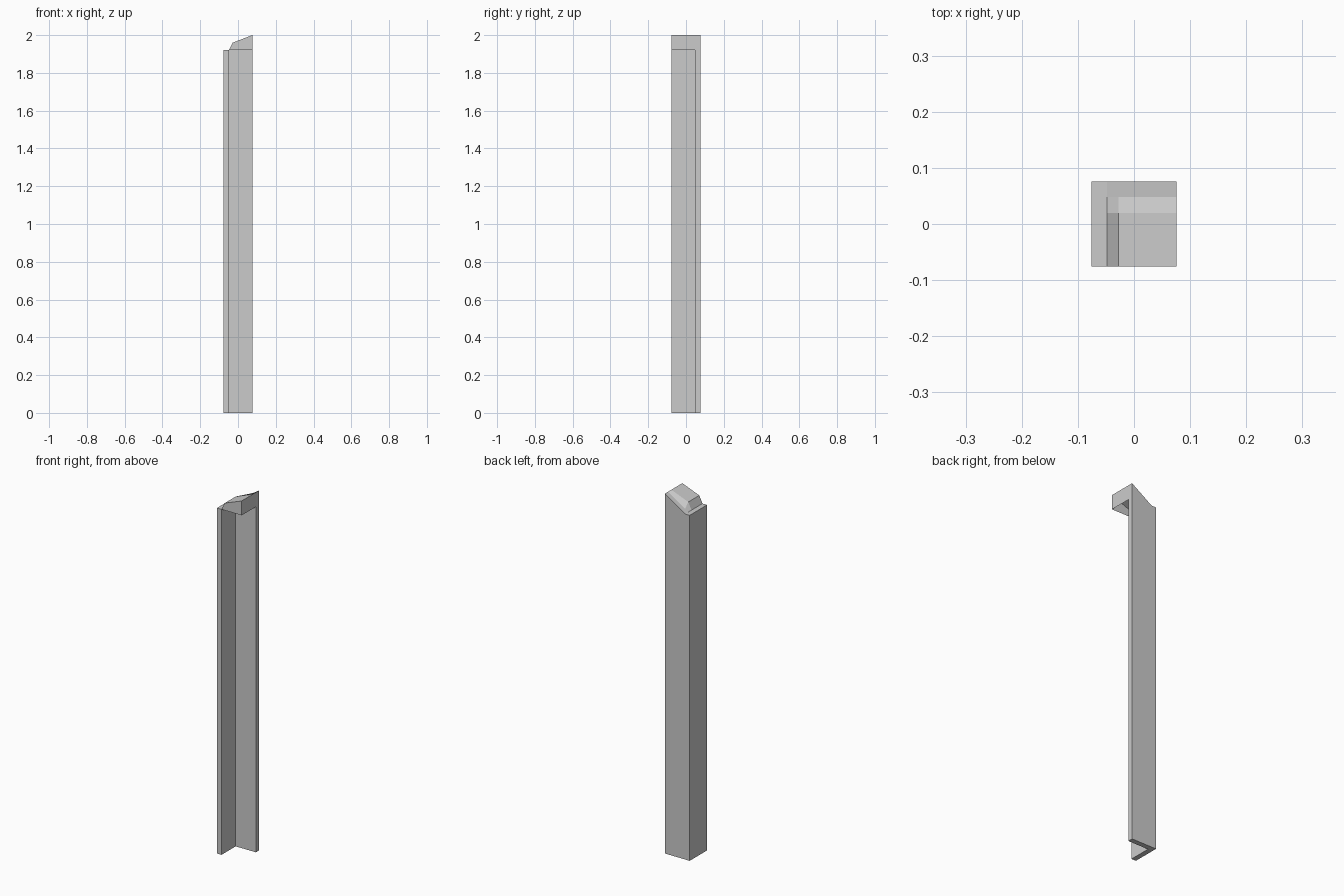
import bpy
import bmesh

cube = bpy.data.objects.get("Cube")
if cube:
    bpy.data.objects.remove(cube, do_unlink=True)

R = 0.076            # half width of the post
IN = 0.048           # inner faces of the two walls
SHOULDER, TOP = 1.92, 2.0

grey = bpy.data.materials.new("plain_grey")
grey.use_nodes = True
colour = (0.6, 0.6, 0.6, 1)
grey.diffuse_color = colour
grey.node_tree.nodes["Principled BSDF"].inputs["Base Color"].default_value = colour


def make_object(name, bm):
    bmesh.ops.remove_doubles(bm, verts=bm.verts, dist=1e-5)
    bmesh.ops.recalc_face_normals(bm, faces=bm.faces)
    mesh = bpy.data.meshes.new(name)
    bm.to_mesh(mesh)
    bm.free()
    mesh.materials.append(grey)
    obj = bpy.data.objects.new(name, mesh)
    bpy.context.collection.objects.link(obj)
    return obj


def extrude_y(name, profile, y0, y1):
    """Solid prism from an (x, z) profile."""
    bm = bmesh.new()
    face = bm.faces.new([bm.verts.new((x, y0, z)) for x, z in profile])
    out = bmesh.ops.extrude_face_region(bm, geom=[face], use_keep_orig=True)
    verts = [v for v in out["geom"] if isinstance(v, bmesh.types.BMVert)]
    bmesh.ops.translate(bm, verts=verts, vec=(0, y1 - y0, 0))
    return make_object(name, bm)


# Side wall with a flat top
extrude_y("side_wall", [(-R, 0), (-IN, 0), (-IN, SHOULDER), (-R, SHOULDER)], -R, IN)

# Back wall with a ramped top
extrude_y("back_wall", [(-R, 0), (R, 0), (R, TOP), (-IN, SHOULDER), (-R, SHOULDER)], IN, R)

# Hollow cap over the inner corner, open underneath
BX, BZ = -0.028, 1.96            # break in the cap roof
RAMP_Z = SHOULDER + (TOP - SHOULDER) * (BX + IN) / (R + IN)
CH = 0.02                        # start of the chamfer toward the back wall
front = [(-IN, -R, SHOULDER), (BX, -R, BZ), (R, -R, TOP)]
mid = [(-IN, CH, SHOULDER), (BX, CH, BZ), (R, CH, TOP)]
back = [(-IN, IN, SHOULDER), (BX, IN, RAMP_Z), (R, IN, TOP)]
low_front, low_back = (R, -R, SHOULDER), (R, IN, SHOULDER)

bm = bmesh.new()
faces = [front + [low_front], [front[2], mid[2], back[2], low_back, low_front]]
for a, b in ((front, mid), (mid, back)):
    for i in range(2):
        faces.append([a[i], a[i + 1], b[i + 1], b[i]])
for corners in faces:
    bm.faces.new([bm.verts.new(c) for c in corners])
make_object("top_cap", bm)
